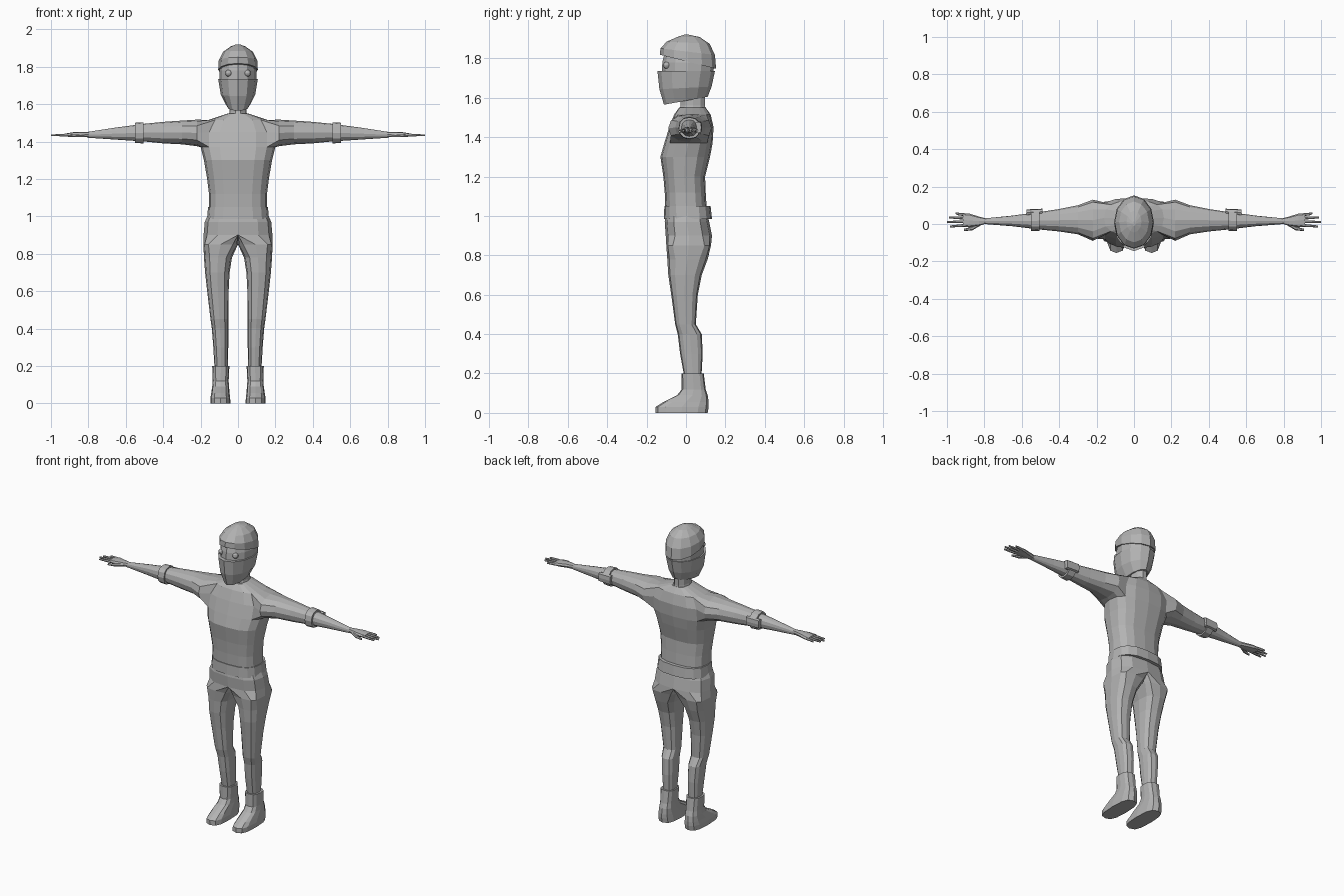
import bpy, bmesh, math

grey = bpy.data.materials.new("plain grey")
grey.diffuse_color = (0.45, 0.45, 0.45, 1)


def finish(bm, name, mirror=False):
    """Turn a bmesh into a flat-shaded object, optionally mirrored across x."""
    me = bpy.data.meshes.new(name)
    bm.to_mesh(me)
    bm.free()
    me.materials.append(grey)
    ob = bpy.data.objects.new(name, me)
    bpy.context.collection.objects.link(ob)
    if mirror:
        mod = ob.modifiers.new("mirror", 'MIRROR')
        mod.use_clip = True
    return ob


def ring(bm, axis, r, n, e=1.0, tilt=0.0, clamp=False):
    """Superellipse ring: r = (position, a0, a1, b0, b1[, exponent])."""
    p, a0, a1, b0, b1 = r[:5]
    e = r[5] if len(r) > 5 else e
    out = []
    for i in range(n):
        t = 2 * math.pi * i / n
        c, s = round(math.cos(t), 6), round(math.sin(t), 6)
        a = (a0 + a1) / 2 + (a1 - a0) / 2 * math.copysign(abs(c) ** e, c)
        b = (b0 + b1) / 2 + (b1 - b0) / 2 * math.copysign(abs(s) ** e, s)
        if clamp:
            a = max(0.0, a)
        co = (a, b, p + tilt * b) if axis == 'z' else (p, a, b)
        out.append(bm.verts.new(co))
    return out


def strip(bm, r1, r2, skip=()):
    n = len(r1)
    for i in range(n):
        if i not in skip:
            j = (i + 1) % n
            bm.faces.new((r1[i], r1[j], r2[j], r2[i]))


def loft(name, axis, rows, n=12, e=1.0, tilts=None, mirror=False, clamp=False):
    """Capped loft through rings along one axis."""
    bm = bmesh.new()
    tilts = tilts or [0] * len(rows)
    rs = [ring(bm, axis, r, n, e, t, clamp) for r, t in zip(rows, tilts)]
    for r1, r2 in zip(rs, rs[1:]):
        strip(bm, r1, r2)
    bm.faces.new(rs[0])
    bm.faces.new(rs[-1])
    bmesh.ops.recalc_face_normals(bm, faces=bm.faces)
    if clamp:  # remove the inner wall on the mirror plane
        inner = [f for f in bm.faces if all(v.co.x < 1e-4 for v in f.verts)]
        bmesh.ops.delete(bm, geom=inner, context='FACES')
    return finish(bm, name, mirror)


# shirt: torso with arm holes, sleeves grown out of the holes
bm = bmesh.new()
N = 16
torso = [(1.04, .155, -.105, .105), (1.12, .155, -.108, .10), (1.2, .165, -.115, .097),
         (1.3, .182, -.13, .122), (1.37, .20, -.11, .135), (1.45, .20, -.085, .14),
         (1.515, .16, -.06, .125), (1.55, .055, -.035, .10)]
rs = [ring(bm, 'z', (z, -x, x, y0, y1), N, .75) for z, x, y0, y1 in torso]
for k in range(len(rs) - 1):
    strip(bm, rs[k], rs[k + 1], (14, 15, 0, 1, 6, 7, 8, 9) if k in (4, 5) else ())
bm.faces.new(rs[0])
bm.faces.new(rs[-1])
sleeve = [(.22, -.09, .13, 1.375, 1.517), (.30, -.055, .10, 1.385, 1.512),
          (.40, -.04, .08, 1.39, 1.505), (.50, -.03, .065, 1.40, 1.495),
          (.65, -.012, .045, 1.41, 1.475), (.80, .0, .03, 1.42, 1.452)]
for side, mid in ((1, 0), (-1, 8)):
    cols = [(mid + d) % N for d in (-2, -1, 0, 1, 2)]
    hole = [rs[k][c] for k in (4, 6) for c in cols] + [rs[5][cols[0]], rs[5][cols[4]]]
    hole.sort(key=lambda v: (math.atan2(v.co.z - 1.445, v.co.y - .02) + .2) % (2 * math.pi))
    last = hole
    for row in sleeve:
        new = ring(bm, 'x', (side * row[0],) + row[1:], 12, .9)
        strip(bm, last, new)
        last = new
    bm.faces.new(last)
bmesh.ops.recalc_face_normals(bm, faces=bm.faces)
finish(bm, "shirt")

# shirt hem
loft("shirt_hem", 'z', [(.985, -.166, .166, -.112, .132), (1.05, -.16, .16, -.11, .125)], 16, .75)

# trousers: half pelvis running into one leg, mirrored
loft("trousers", 'z', [
    (1.02, -.155, .155, -.10, .105), (.97, -.178, .178, -.108, .118),
    (.90, -.184, .184, -.103, .132), (.85, 0, .185, -.10, .127, .5),
    (.78, .032, .182, -.095, .11), (.70, .045, .176, -.09, .08),
    (.60, .05, .165, -.075, .06), (.45, .052, .147, -.055, .05),
    (.40, .052, .14, -.042, .08), (.30, .052, .132, -.03, .085),
    (.18, .055, .125, -.008, .078)], 12, .75, mirror=True, clamp=True)

# boots
loft("boots", 'z', [
    (0, .04, .147, -.155, .11), (.03, .042, .147, -.155, .115),
    (.055, .045, .143, -.115, .115), (.09, .048, .138, -.045, .11),
    (.12, .05, .135, -.022, .10), (.20, .046, .138, -.022, .09)], 12, .7, mirror=True)

# arm bands with a wider plate on the back
loft("arm_bands", 'x', [(.505, -.038, .073, 1.39, 1.503), (.552, -.036, .07, 1.392, 1.5)],
     12, .85, mirror=True)
loft("band_plates", 'x', [(.488, .05, .082, 1.42, 1.48), (.575, .046, .078, 1.42, 1.478)],
     8, .6, mirror=True)

# hands: palm, four fingers and a thumb
loft("palms", 'x', [(.79, .002, .03, 1.422, 1.452), (.83, -.01, .04, 1.424, 1.452),
                    (.88, -.018, .056, 1.424, 1.45), (.915, -.014, .058, 1.426, 1.444)],
     8, .7, mirror=True)
for label, y, dy, tip in (("index", -.007, -.006, .985), ("middle", .012, -.001, 1.0),
                          ("ring", .031, .004, .99), ("little", .049, .009, .955)):
    loft(label + "_fingers", 'x', [
        (.90, y - .008, y + .008, 1.427, 1.444),
        (.94, y + dy / 2 - .007, y + dy / 2 + .007, 1.427, 1.442),
        (tip, y + dy - .005, y + dy + .005, 1.428, 1.438)], 6, mirror=True)
loft("thumbs", 'x', [(.82, -.008, .012, 1.424, 1.446), (.865, -.034, -.014, 1.422, 1.44),
                     (.91, -.038, -.026, 1.422, 1.434)], 6, mirror=True)

# neck and head
loft("neck", 'z', [(1.50, -.06, .06, -.05, .11), (1.56, -.045, .045, -.03, .10),
                   (1.64, -.045, .045, -.03, .10)], 10)
loft("head", 'z', [(1.60, -.055, .055, -.095, .095), (1.72, -.10, .10, -.123, .14),
                   (1.78, -.10, .10, -.12, .142), (1.84, -.085, .085, -.105, .125)], 12)

# mask over the lower face
loft("face_mask", 'z', [(1.585, -.058, .058, -.112, .11), (1.65, -.092, .092, -.135, .13),
                        (1.735, -.106, .106, -.145, .147)], 12, tilts=[.18, .05, 0])

# hood cap with a rim that rises at the front
loft("hood", 'z', [(1.785, -.106, .106, -.132, .153), (1.835, -.103, .103, -.13, .147),
                   (1.88, -.08, .08, -.098, .12), (1.908, -.04, .04, -.045, .07),
                   (1.92, -.008, .008, -.01, .015)],
     12, tilts=[-.25, -.12, -.05, 0, 0])

# eyes
bm = bmesh.new()
bmesh.ops.create_uvsphere(bm, u_segments=12, v_segments=8, radius=.018)
bmesh.ops.translate(bm, verts=bm.verts, vec=(.05, -.098, 1.765))
finish(bm, "eyes", mirror=True)
